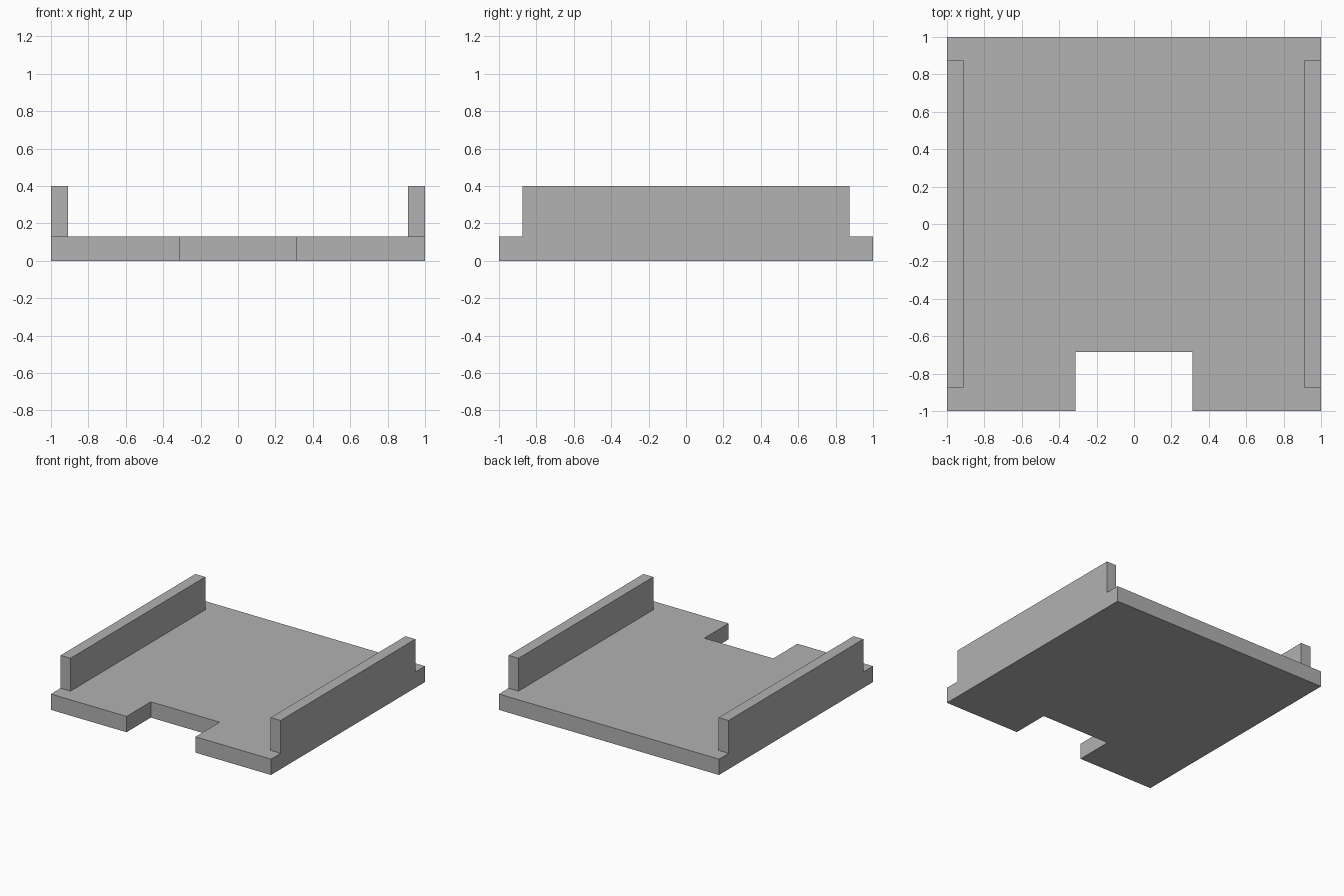
import bpy
import bmesh

default_cube = bpy.data.objects.get("Cube")
if default_cube:
    bpy.data.objects.remove(default_cube, do_unlink=True)

BASE_TOP = 0.13
RAIL_TOP = 0.4
RAIL_WIDTH = 0.09
RAIL_HALF_LENGTH = 0.875
NOTCH_HALF_WIDTH = 0.313
NOTCH_BACK = -0.685

# Single plain grey
grey = bpy.data.materials.new("plain_grey")
grey.use_nodes = True
colour = (0.445, 0.445, 0.445, 1)
grey.diffuse_color = colour
grey.node_tree.nodes["Principled BSDF"].inputs["Base Color"].default_value = colour


def extruded(name, outline, bottom, top):
    """Make a flat-shaded solid by raising an outline from bottom to top."""
    bm = bmesh.new()
    face = bm.faces.new([bm.verts.new((x, y, bottom)) for x, y in outline])
    result = bmesh.ops.extrude_face_region(bm, geom=[face], use_keep_orig=True)
    for item in result["geom"]:
        if isinstance(item, bmesh.types.BMVert):
            item.co.z = top
    bmesh.ops.recalc_face_normals(bm, faces=bm.faces)
    mesh = bpy.data.meshes.new(name)
    bm.to_mesh(mesh)
    bm.free()
    mesh.materials.append(grey)
    obj = bpy.data.objects.new(name, mesh)
    bpy.context.collection.objects.link(obj)
    return obj


# Base plate with a rectangular notch in the front edge
right_half = [(-1, 1), (-1, -1), (-NOTCH_HALF_WIDTH, -1), (-NOTCH_HALF_WIDTH, NOTCH_BACK)]
left_half = [(-x, y) for x, y in reversed(right_half)]
extruded("base_plate", right_half + left_half, 0, BASE_TOP)

# Upright rails flush with the sides
for name, side in (("right_rail", -1), ("left_rail", 1)):
    inner = side * (1 - RAIL_WIDTH)
    outline = [(side, -RAIL_HALF_LENGTH), (inner, -RAIL_HALF_LENGTH),
               (inner, RAIL_HALF_LENGTH), (side, RAIL_HALF_LENGTH)]
    extruded(name, outline, BASE_TOP, RAIL_TOP)
